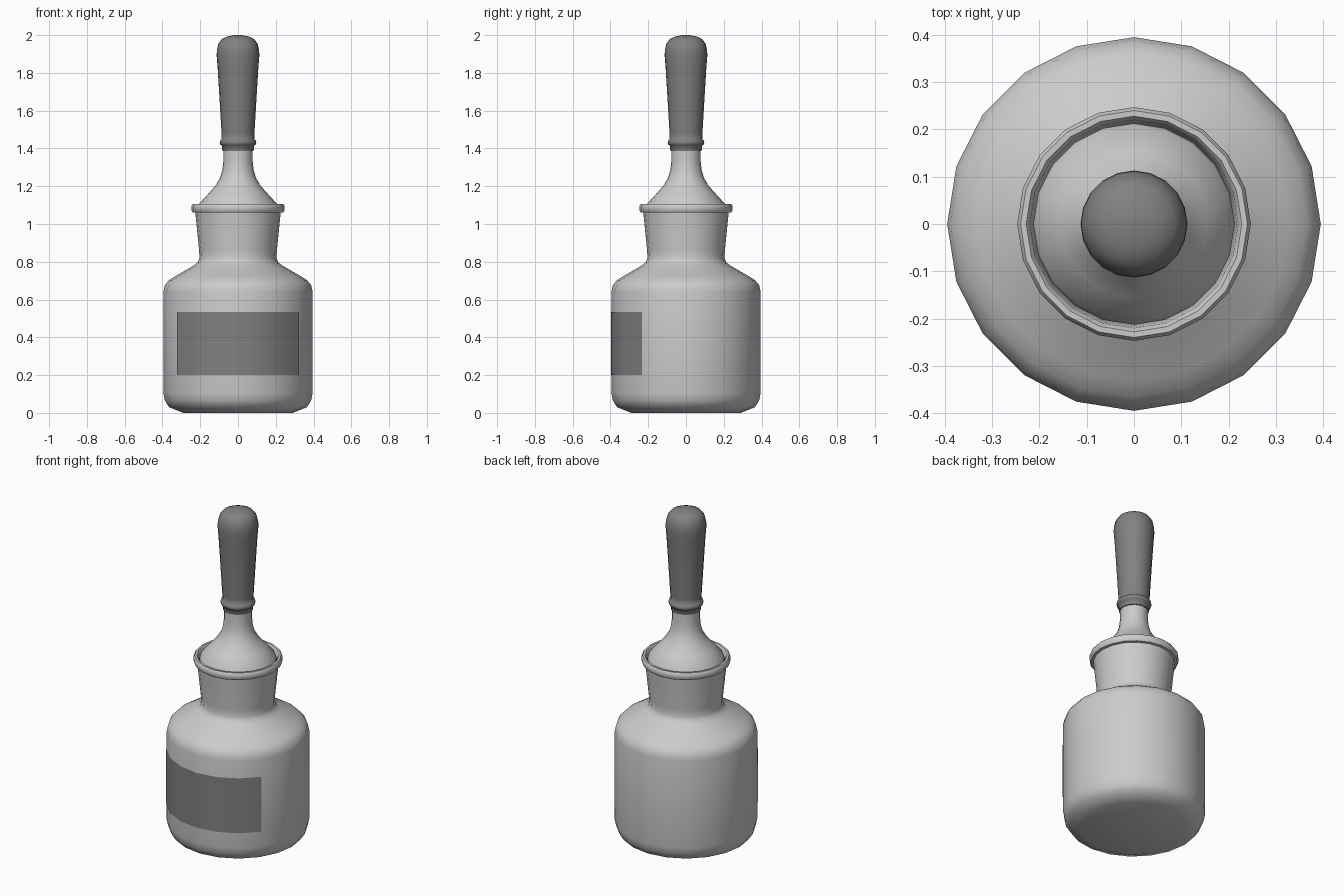
import bpy, math

if "Cube" in bpy.data.objects:
    bpy.data.objects.remove(bpy.data.objects["Cube"])

SIDES = 20


def make_object(name, verts, faces, angle=40, material=None):
    mesh = bpy.data.meshes.new(name)
    mesh.from_pydata(verts, [], faces)
    mesh.update()
    obj = bpy.data.objects.new(name, mesh)
    bpy.context.collection.objects.link(obj)
    if material:
        mesh.materials.append(material)
    bpy.ops.object.select_all(action='DESELECT')
    obj.select_set(True)
    bpy.context.view_layer.objects.active = obj
    bpy.ops.object.shade_smooth_by_angle(angle=math.radians(angle))
    return obj


def lathe(name, profile, angle=40, material=None):
    """Revolve (radius, z) points, bottom to top, around z and cap both ends."""
    verts, faces = [], []
    for r, z in profile:
        for i in range(SIDES):
            a = 2 * math.pi * i / SIDES
            verts.append((r * math.cos(a), r * math.sin(a), z))
    for k in range(len(profile) - 1):
        for i in range(SIDES):
            j = (i + 1) % SIDES
            faces.append((k * SIDES + i, k * SIDES + j,
                          (k + 1) * SIDES + j, (k + 1) * SIDES + i))
    faces.append(tuple(reversed(range(SIDES))))
    last = (len(profile) - 1) * SIDES
    faces.append(tuple(range(last, last + SIDES)))
    return make_object(name, verts, faces, angle, material)


dark = bpy.data.materials.new("dark_grey")
dark.diffuse_color = (0.22, 0.22, 0.22, 1)
dark.use_nodes = True
dark.node_tree.nodes["Principled BSDF"].inputs["Base Color"].default_value = dark.diffuse_color

# Bottle: outer wall, rolled lip, then the inside of the mouth and body
lathe("bottle", [
    (0.29, 0.0), (0.365, 0.03), (0.387, 0.065), (0.395, 0.105),
    (0.395, 0.64), (0.388, 0.675), (0.365, 0.703), (0.33, 0.725),
    (0.235, 0.78), (0.213, 0.797), (0.204, 0.82), (0.206, 0.86),
    (0.226, 1.06), (0.24, 1.062), (0.247, 1.073), (0.247, 1.095),
    (0.24, 1.105), (0.228, 1.105), (0.22, 1.095), (0.216, 1.06),
    (0.19, 0.82), (0.22, 0.77), (0.35, 0.69), (0.375, 0.63),
    (0.375, 0.11), (0.345, 0.05), (0.28, 0.025)])

# Glass stopper: pipette tube, tapered plug, flared shoulder and stem
lathe("dropper_stopper", [
    (0.015, 0.12), (0.035, 0.25), (0.035, 0.8), (0.185, 0.83),
    (0.213, 1.085), (0.208, 1.105), (0.155, 1.163), (0.118, 1.205),
    (0.095, 1.245), (0.083, 1.285), (0.078, 1.33), (0.078, 1.42)])

# Rubber bulb with its beaded collar and rounded tip
lathe("rubber_bulb", [
    (0.075, 1.385), (0.083, 1.387), (0.085, 1.415), (0.094, 1.42),
    (0.097, 1.43), (0.094, 1.443), (0.086, 1.448), (0.087, 1.48),
    (0.1, 1.7), (0.108, 1.83), (0.113, 1.89), (0.112, 1.92),
    (0.104, 1.955), (0.085, 1.98), (0.055, 1.993), (0.02, 2.0)],
    60, dark)

# Label wrapped over six of the front faces
label_verts, label_faces = [], []
for i in range(7):
    a = math.radians(-90 - 54 + 18 * i)
    for z in (0.2, 0.535):
        label_verts.append((0.398 * math.cos(a), 0.398 * math.sin(a), z))
for i in range(6):
    label_faces.append((2 * i, 2 * i + 2, 2 * i + 3, 2 * i + 1))
make_object("label", label_verts, label_faces, 40, dark)
